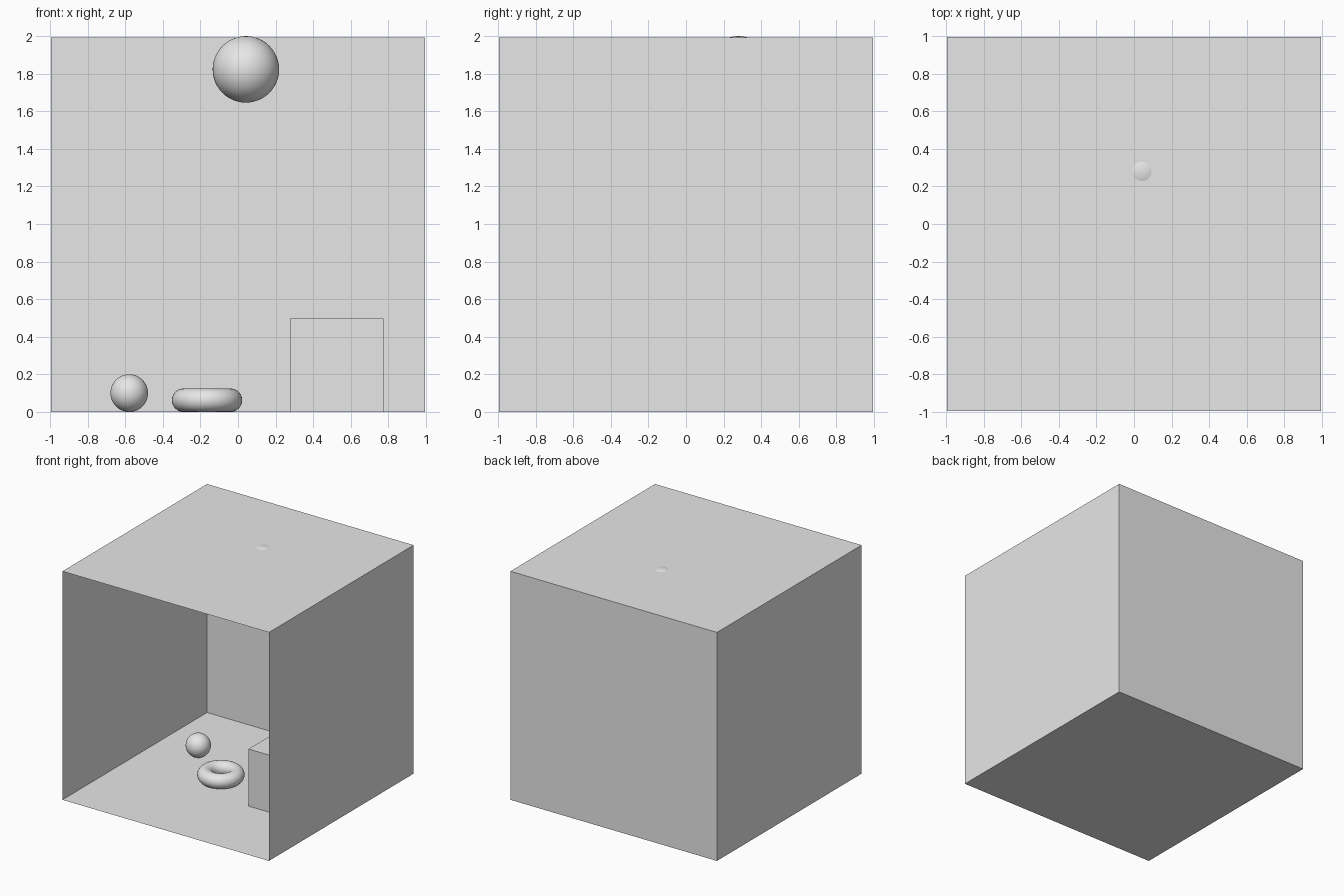
import bpy
import bmesh

old = bpy.data.objects.get("Cube")
if old:
    bpy.data.objects.remove(old, do_unlink=True)

SIDE = 1.992  # room width, depth and height

grey = bpy.data.materials.new("plain_grey")
grey.use_nodes = True
colour = (0.8, 0.8, 0.8, 1)
grey.diffuse_color = colour
grey.node_tree.nodes["Principled BSDF"].inputs["Base Color"].default_value = colour


def finish(name, smooth=False):
    ob = bpy.context.object
    ob.name = ob.data.name = name
    ob.data.materials.append(grey)
    if smooth:
        bpy.ops.object.shade_smooth()
    return ob


def ball(name, radius, location):
    bpy.ops.mesh.primitive_uv_sphere_add(segments=48, ring_count=24,
                                         radius=radius, location=location)
    return finish(name, smooth=True)


# Room shell: thin-walled box with the front wall removed
bpy.ops.mesh.primitive_cube_add(size=SIDE, location=(0, 0, SIDE / 2))
room = finish("room_shell")
bm = bmesh.new()
bm.from_mesh(room.data)
bm.normal_update()
front = [f for f in bm.faces if f.normal.y < -0.5]
bmesh.ops.delete(bm, geom=front, context='FACES_ONLY')
bm.to_mesh(room.data)
bm.free()

# Block standing on the floor
bpy.ops.mesh.primitive_cube_add(size=SIDE / 4, location=(0.525, 0, SIDE / 8))
finish("floor_block")

# Ring lying on the floor
bpy.ops.mesh.primitive_torus_add(major_radius=0.125, minor_radius=0.0623,
                                 major_segments=48, minor_segments=24,
                                 location=(-0.165, 0, 0.0623))
finish("floor_ring", smooth=True)

# Small ball on the floor, and large ball poking through the ceiling
ball("floor_ball", 0.1, (-0.579, 0.28, 0.1))
ball("ceiling_ball", 0.177, (0.042, 0.28, 1.823))
